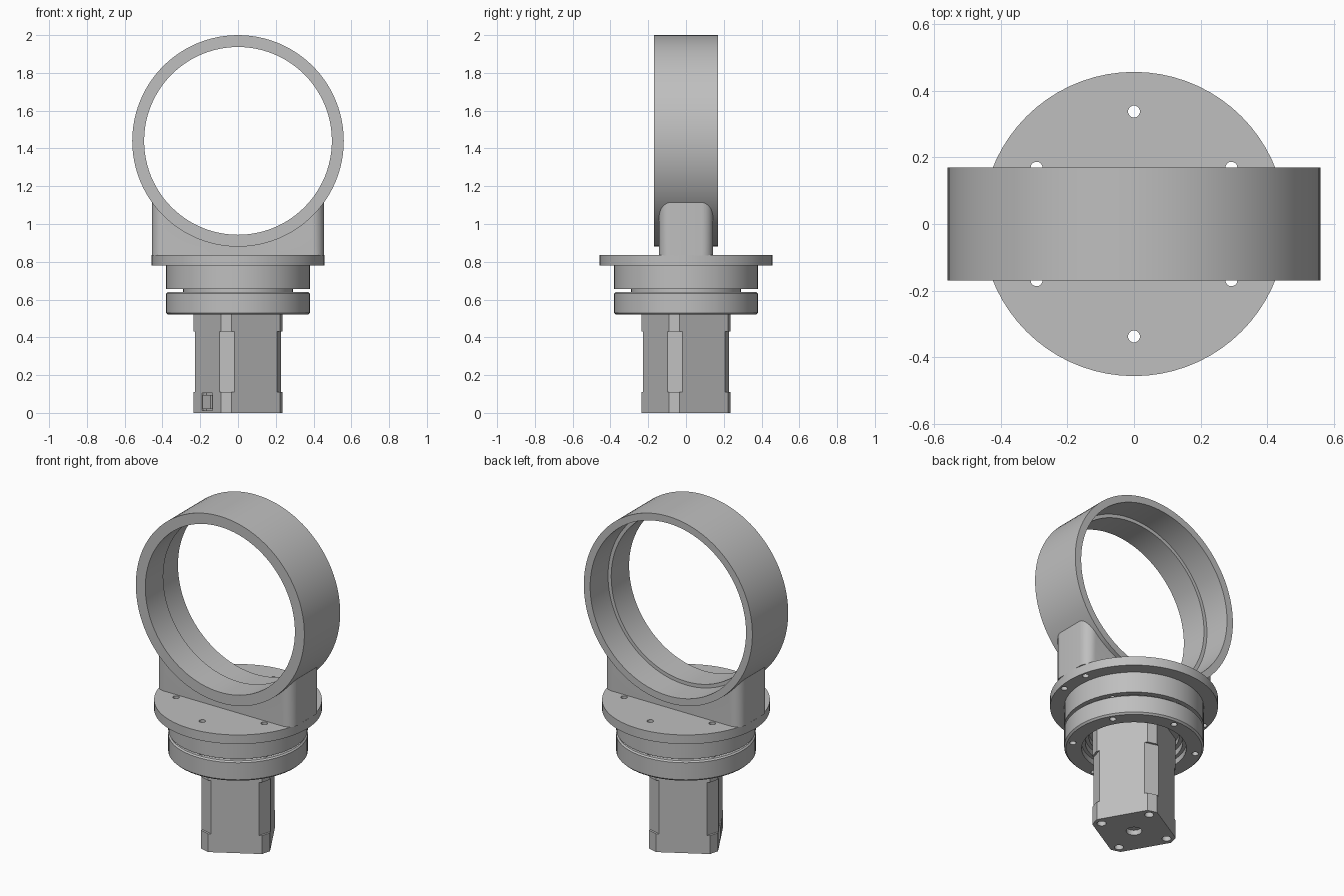
import bpy, bmesh
from math import pi, sin, cos, radians, sqrt
from mathutils import Matrix

if "Cube" in bpy.data.objects:
    bpy.data.objects.remove(bpy.data.objects["Cube"], do_unlink=True)

gray = bpy.data.materials.new("metal_gray")
gray.use_nodes = True
gray.diffuse_color = (0.52, 0.52, 0.52, 1)
gray.node_tree.nodes["Principled BSDF"].inputs["Base Color"].default_value = gray.diffuse_color


def finish(bm, name):
    bmesh.ops.remove_doubles(bm, verts=bm.verts, dist=1e-5)
    bmesh.ops.recalc_face_normals(bm, faces=bm.faces)
    mesh = bpy.data.meshes.new(name)
    bm.to_mesh(mesh)
    bm.free()
    mesh.materials.append(gray)
    ob = bpy.data.objects.new(name, mesh)
    bpy.context.collection.objects.link(ob)
    return ob


def lathe(name, profile, steps=72):
    """Revolve a closed (radius, height) profile about z."""
    bm = bmesh.new()
    vs = [bm.verts.new((r, 0, z)) for r, z in profile]
    es = [bm.edges.new((a, b)) for a, b in zip(vs, vs[1:] + vs[:1])]
    bmesh.ops.spin(bm, geom=vs + es, cent=(0, 0, 0), axis=(0, 0, 1),
                   angle=2 * pi, steps=steps)
    bmesh.ops.remove_doubles(bm, verts=bm.verts, dist=1e-5)
    bmesh.ops.dissolve_degenerate(bm, dist=1e-5, edges=bm.edges)
    return finish(bm, name)


def prism(name, points, z0, z1):
    """Extrude an xy outline from z0 to z1."""
    bm = bmesh.new()
    face = bm.faces.new([bm.verts.new((x, y, z0)) for x, y in points])
    top = bmesh.ops.extrude_face_region(bm, geom=[face])["geom"]
    bmesh.ops.translate(bm, vec=(0, 0, z1 - z0),
                        verts=[v for v in top if isinstance(v, bmesh.types.BMVert)])
    return finish(bm, name)


def circle(r, cx=0, cy=0, n=20):
    return [(cx + r * cos(2 * pi * i / n), cy + r * sin(2 * pi * i / n)) for i in range(n)]


def polar(r, deg):
    return r * cos(radians(deg)), r * sin(radians(deg))


def cut(ob, cutter):
    cutter.hide_render = True
    mod = ob.modifiers.new("cut", "BOOLEAN")
    mod.operation, mod.solver, mod.object = "DIFFERENCE", "EXACT", cutter
    bpy.context.view_layer.objects.active = ob
    bpy.ops.object.modifier_apply(modifier=mod.name)
    bpy.data.objects.remove(cutter, do_unlink=True)


def drill(ob, centers, r, z0, z1):
    for x, y in centers:
        cut(ob, prism("drill", circle(r, x, y), z0, z1))


RING_Z = 1.44
on_y = Matrix.Translation((0, 0, RING_Z)) @ Matrix.Rotation(pi / 2, 4, "X")

# Clamp ring with a wider bore at the back
ring = lathe("ring", [(0.497, 0.17), (0.56, 0.17), (0.56, -0.17),
                      (0.518, -0.17), (0.518, 0), (0.497, 0)], 96)
ring.data.transform(on_y)

# Saddle block with rounded vertical corners, hollowed for the ring
corners = []
for sx, sy, start in ((1, 1, 0), (-1, 1, 90), (-1, -1, 180), (1, -1, 270)):
    for i in range(9):
        dx, dy = polar(0.06, start + i * 90 / 8)
        corners.append((sx * 0.395 + dx, sy * 0.082 + dy))
saddle = prism("saddle_block", corners, 0.833, 1.2)
bore = prism("saddle_cutter", circle(0.545, n=96), -0.5, 0.5)
bore.data.transform(on_y)
cut(saddle, bore)

# Round mounting plate
bolts = [polar(0.338, 30 + 60 * i) for i in range(6)]
plate = lathe("mounting_plate", [(0, 0.78), (0.457, 0.78), (0.457, 0.835), (0, 0.835)])
drill(plate, bolts, 0.018, 0.7, 0.9)
drill(plate, [(sx * 0.42, sy * 0.09) for sx in (1, -1) for sy in (1, -1)], 0.018, 0.7, 0.9)

# Bearing housing: two flanges, a narrow groove and a stepped recess below
housing = lathe("bearing_housing", [
    (0, 0.62), (0.245, 0.62), (0.245, 0.59), (0.265, 0.59), (0.265, 0.555),
    (0.285, 0.555), (0.285, 0.52), (0.37, 0.52), (0.38, 0.53), (0.38, 0.632),
    (0.372, 0.64), (0.29, 0.64), (0.29, 0.655), (0.38, 0.655), (0.38, 0.78), (0, 0.78)])
drill(housing, bolts, 0.018, 0.4, 0.9)

# Motor: square body turned by 15 degrees, deeper corner chamfers in the middle
TURN = -15


def chamfered_square(reach, half=0.188):
    w = half * sqrt(2) - reach
    pts = []
    for i in range(4):
        a = radians(TURN + 90 * i)
        for s in (-w, w):
            pts.append((reach * cos(a) - s * sin(a), reach * sin(a) + s * cos(a)))
    return pts


base = prism("motor_base_cap", chamfered_square(0.237), 0, 0.11)
body = prism("motor_body", chamfered_square(0.225), 0.11, 0.43)
top = prism("motor_top_cap", chamfered_square(0.237), 0.43, 0.62)
drill(base, [polar(0.195, TURN + 90 * i) for i in range(4)], 0.025, -0.05, 0.04)
drill(base, [(0, 0)], 0.043, -0.05, 0.03)


# Connector socket and plug on one side of the base cap
def side_box(name, inner, outer, half, z0, z1):
    ob = prism(name, [(inner, -half), (outer, -half), (outer, half), (inner, half)], z0, z1)
    ob.data.transform(Matrix.Rotation(radians(TURN - 135), 4, "Z"))
    return ob


cut(base, side_box("socket_cutter", 0.16, 0.25, 0.055, 0.012, 0.104))
plug = side_box("connector_plug", 0.155, 0.192, 0.042, 0.02, 0.096)

# Smooth round walls, keep edges crisp
parts = [ring, saddle, plate, housing, base, body, top, plug]
bpy.ops.object.select_all(action="DESELECT")
for ob in parts:
    ob.select_set(True)
bpy.context.view_layer.objects.active = ring
bpy.ops.object.shade_smooth_by_angle(angle=radians(30))
